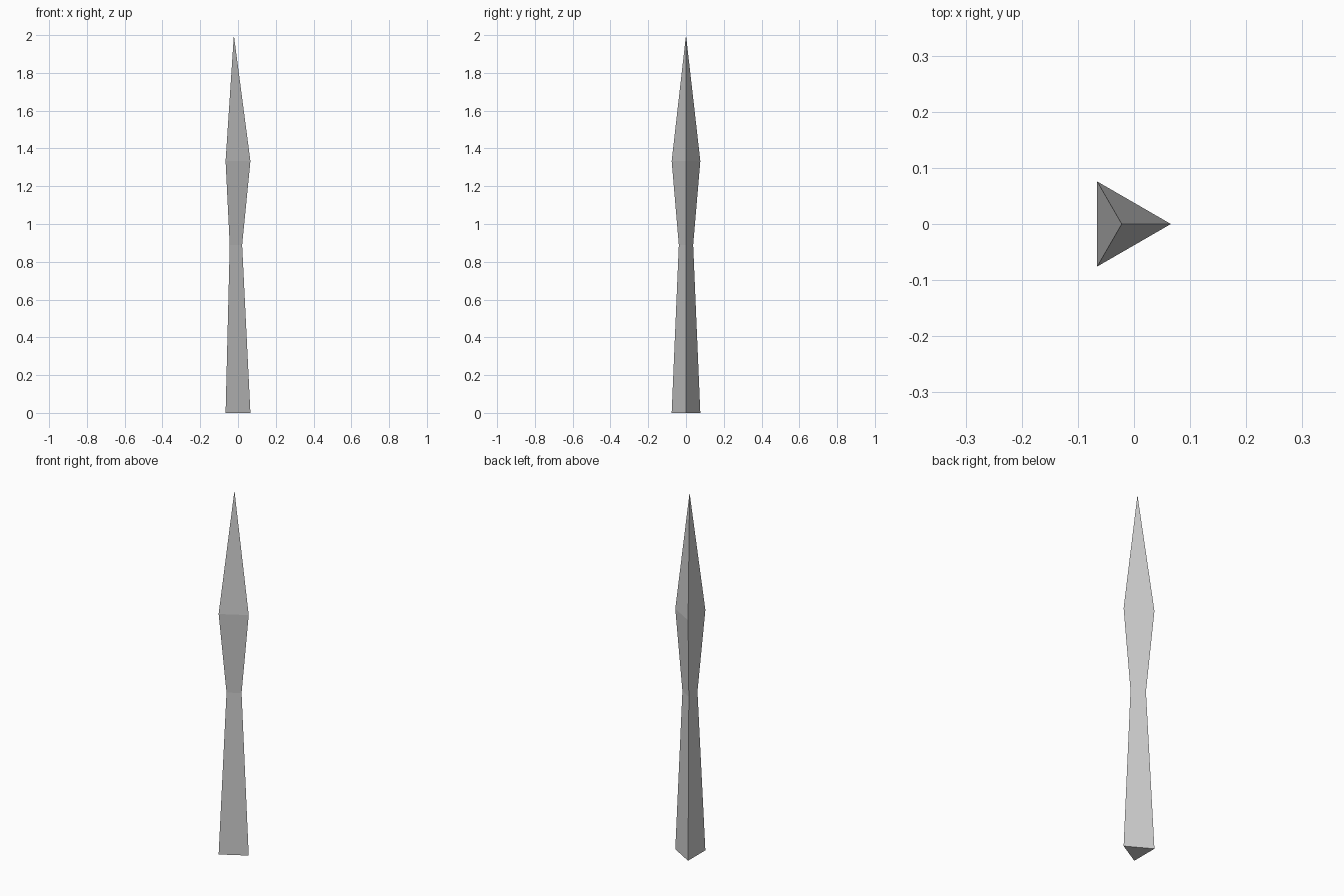
import bpy, bmesh, math

if "Cube" in bpy.data.objects:
    bpy.data.objects.remove(bpy.data.objects["Cube"])

SIDES = 3
R = 0.0876                 # circumradius of the triangular section
CX = -R / 4                # shifts the triangle so its x extent is centred
PROFILE = [(0.0, R), (0.889, R / 2), (1.333, R)]   # (height, radius)
TIP_Z = 2.0

bm = bmesh.new()

# Triangular rings up the shaft
rings = []
for z, r in PROFILE:
    angles = [2 * math.pi * i / SIDES for i in range(SIDES)]
    rings.append([bm.verts.new((CX + r * math.cos(a), r * math.sin(a), z)) for a in angles])

# Shaft sides
for low, high in zip(rings, rings[1:]):
    for i in range(SIDES):
        j = (i + 1) % SIDES
        bm.faces.new((low[i], low[j], high[j], high[i]))

# Pointed tip and flat base
tip = bm.verts.new((CX, 0, TIP_Z))
for i in range(SIDES):
    bm.faces.new((rings[-1][i], rings[-1][(i + 1) % SIDES], tip))
bm.faces.new(rings[0][::-1])

bmesh.ops.recalc_face_normals(bm, faces=bm.faces)
mesh = bpy.data.meshes.new("spike")
bm.to_mesh(mesh)
bm.free()
bpy.context.collection.objects.link(bpy.data.objects.new("spike", mesh))
